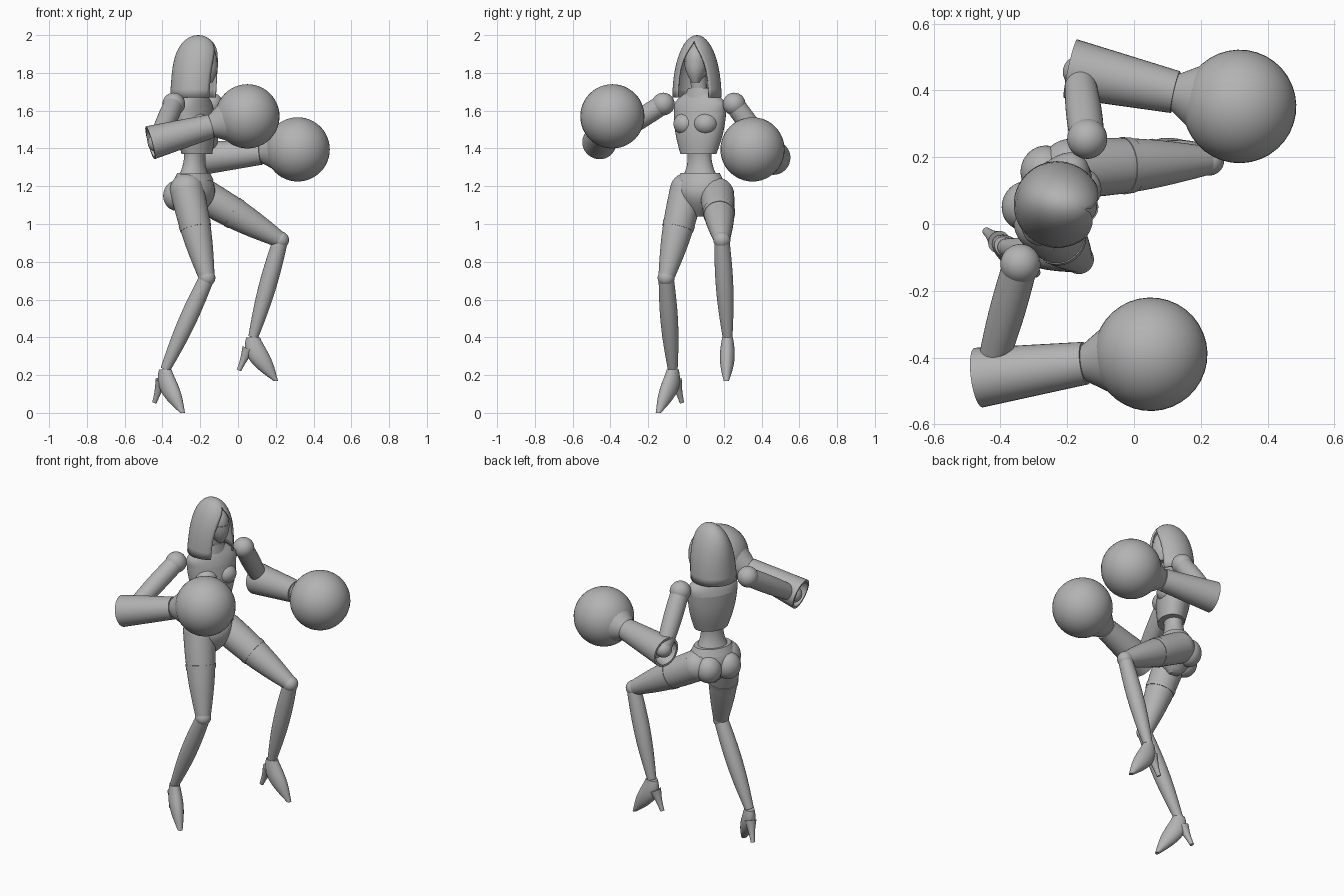
import bpy, bmesh, math
from mathutils import Vector, Matrix

default_cube = bpy.data.objects.get("Cube")
if default_cube:
    bpy.data.objects.remove(default_cube, do_unlink=True)

COLOUR = (0.45, 0.45, 0.45, 1)
grey = bpy.data.materials.new("plain grey")
grey.use_nodes = True
grey.diffuse_color = COLOUR
grey.node_tree.nodes["Principled BSDF"].inputs["Base Color"].default_value = COLOUR

BODY_YAW = -28
HEAD_YAW = -12
STEPS = 12
SIDES = 36


def turn(yaw):
    return Matrix.Rotation(math.radians(yaw), 3, 'Z')


def finish(name, bm):
    """Turn a bmesh into a named, smooth shaded object."""
    mesh = bpy.data.meshes.new(name)
    bm.to_mesh(mesh)
    bm.free()
    mesh.materials.append(grey)
    obj = bpy.data.objects.new(name, mesh)
    bpy.context.collection.objects.link(obj)
    bpy.ops.object.select_all(action='DESELECT')
    obj.select_set(True)
    bpy.context.view_layer.objects.active = obj
    bpy.ops.object.shade_smooth_by_angle(angle=math.radians(40))
    return obj


def skin(name, rings, closed=True):
    """Bridge rings of points with quads; closed rings also get end caps."""
    bm = bmesh.new()
    rows = [[bm.verts.new(point) for point in ring] for ring in rings]
    count = len(rows[0])
    for lower, upper in zip(rows, rows[1:]):
        for j in range(count if closed else count - 1):
            k = (j + 1) % count
            bm.faces.new((lower[j], lower[k], upper[k], upper[j]))
    if closed:
        bm.faces.new(reversed(rows[0]))
        bm.faces.new(rows[-1])
    else:
        bmesh.ops.remove_doubles(bm, verts=bm.verts, dist=0.0001)
    return finish(name, bm)


def oval(depth, width, gap=0.0):
    """Level oval around the origin, with an optional gap at the front."""
    span = math.tau - 2 * gap
    angles = [gap + span * j / SIDES for j in range(SIDES + (gap > 0))]
    return [Vector((depth * math.cos(a), width * math.sin(a), 0)) for a in angles]


def limb(name, start, end, start_radius, end_radius, bulge=0.0, hollow=False):
    """Round tapered limb, swollen in the middle, optionally open at the start."""
    start, end = Vector(start), Vector(end)
    rotation = (end - start).to_track_quat('Z', 'Y')
    profile = [(0.2, start_radius * 0.7), (0, start_radius * 0.85)] if hollow else []
    for i in range(STEPS + 1):
        t = i / STEPS
        radius = start_radius + (end_radius - start_radius) * t
        profile.append((t, radius + bulge * math.sin(math.pi * t)))
    skin(name, [[start.lerp(end, t) + rotation @ point for point in oval(radius, radius)]
                for t, radius in profile])


def barrel(name, low, high, low_size, high_size, bulge=(0, 0), yaw=BODY_YAW, lean=1):
    """Level ovals from low to high; sizes are (depth, width) radii."""
    low, high = Vector(low), Vector(high)
    low_size, high_size, bulge = Vector(low_size), Vector(high_size), Vector(bulge)
    rings = []
    for i in range(STEPS + 1):
        t = i / STEPS
        centre = high.lerp(low, (1 - t) ** lean)
        centre.z = low.z + (high.z - low.z) * t
        size = low_size.lerp(high_size, t) + bulge * math.sin(math.pi * t)
        rings.append([centre + turn(yaw) @ point for point in oval(*size)])
    skin(name, rings)


def ball(name, centre, size, yaw=BODY_YAW):
    matrix = (Matrix.Translation(centre) @ turn(yaw).to_4x4()
              @ Matrix.Diagonal(Vector(size).to_4d()))
    bm = bmesh.new()
    bmesh.ops.create_uvsphere(bm, u_segments=SIDES, v_segments=24, radius=1, matrix=matrix)
    finish(name, bm)


def sphere(name, centre, radius):
    ball(name, centre, (radius, radius, radius))


def body(height, forward=0.0, left=0.0):
    """Point in the turned body, measured from the spine."""
    return Vector((-0.235, 0.075, height)) + turn(BODY_YAW) @ Vector((forward, left, 0))


# Torso: jacket, shoulders, waist, pelvis and belt
CHEST = (0.09, 0.15)
barrel("jacket", body(1.37, 0.02), body(1.6), (0.075, 0.1), CHEST, (0.01, 0.01))
barrel("jacket_yoke", body(1.6), body(1.7), CHEST, (0.05, 0.07), (0.005, 0.03))
barrel("collar", body(1.65), body(1.72), (0.07, 0.1), (0.06, 0.065))
barrel("waist", body(1.24), body(1.42, 0.01), (0.08, 0.1), (0.06, 0.075), (-0.015, -0.02))
barrel("pelvis", body(1.04), body(1.26), (0.03, 0.02), (0.08, 0.11), (0.05, 0.06))
barrel("belt", body(1.23), body(1.27), (0.1, 0.13), (0.08, 0.11))
for side, sign in (("right", -1), ("left", 1)):
    ball(side + "_bust", body(1.53, 0.05, sign * 0.06), (0.065, 0.065, 0.06))
    ball(side + "_buttock", body(1.15, -0.07, sign * 0.06), (0.07, 0.075, 0.08))

# Neck, head and the mask over the lower face
skull = Vector((-0.2, 0.06, 1.86))
limb("neck", body(1.62), skull, 0.05, 0.045, -0.005)
ball("head", skull, (0.09, 0.066, 0.1), HEAD_YAW)
barrel("face_mask", skull + Vector((0.045, -0.01, -0.11)), skull, (0.02, 0.02),
       (0.094, 0.07), (0.01, 0.008), HEAD_YAW)

# Hood: pointed arch that closes over the face towards the top
rings = []
for i in range(STEPS + 1):
    u = math.sin(math.pi / 2 * i / STEPS)
    gap = 0.72 * max(0.0, 1 - (u / 0.9) ** 4) + 0.0001
    centre = Vector((-0.23 + 0.02 * u, 0.058, 1.67 + 0.33 * u))
    depth = 0.13 * math.sqrt(max(0, 1 - u ** 4))
    width = 0.13 * math.sqrt(max(0, 1 - u ** 2))
    rings.append([centre + turn(HEAD_YAW) @ point for point in oval(depth, width, gap)])
hood = skin("hood", rings, closed=False)
cloth = hood.modifiers.new("cloth thickness", 'SOLIDIFY')
cloth.thickness = 0.01

# Arms: shoulder, upper arm, elbow, open ended gauntlet, glove cuff and round fist
arms = {
    "right": ((-0.34, -0.12, 1.635), (-0.43, -0.44, 1.43), (-0.465, -0.46, 1.43), (0.05, -0.39, 1.57)),
    "left": ((-0.14, 0.255, 1.635), (-0.165, 0.455, 1.36), (-0.19, 0.465, 1.35), (0.316, 0.352, 1.395)),
}
for side, (shoulder, elbow, cuff, fist) in arms.items():
    wrist = Vector(cuff).lerp(fist, 0.62)
    sphere(side + "_shoulder", shoulder, 0.06)
    limb(side + "_upper_arm", shoulder, elbow, 0.052, 0.042, 0.006)
    sphere(side + "_elbow", elbow, 0.048)
    limb(side + "_gauntlet", cuff, wrist, 0.09, 0.064, hollow=True)
    limb(side + "_glove_cuff", wrist, Vector(cuff).lerp(fist, 0.78), 0.056, 0.11)
    sphere(side + "_fist", fist, 0.17)

# Legs: hip, thigh with a band, knee, calf and high heeled shoe
legs = {
    "right": ((-0.27, 0.005, 1.18), (-0.165, -0.105, 0.715), (-0.385, -0.07, 0.23), -40),
    "left": ((-0.19, 0.165, 1.155), (0.225, 0.19, 0.915), (0.08, 0.22, 0.4), -3),
}
for side, (hip, knee, ankle, yaw) in legs.items():
    hip, knee, ankle = Vector(hip), Vector(knee), Vector(ankle)
    sphere(side + "_hip", hip, 0.09)
    limb(side + "_thigh", hip, knee, 0.09, 0.042, 0.012)
    limb(side + "_thigh_band", hip.lerp(knee, 0.38), hip.lerp(knee, 0.44), 0.086, 0.083)
    sphere(side + "_knee", knee, 0.045)
    limb(side + "_calf", knee, ankle, 0.04, 0.026, 0.013)
    toe = ankle + turn(yaw) @ Vector((0.12, 0, -0.23))
    barrel(side + "_shoe", toe, ankle, (0.012, 0.014), (0.036, 0.028),
           (0.035, 0.018), yaw, lean=1.7)
    limb(side + "_heel", ankle + turn(yaw) @ Vector((-0.025, 0, -0.06)),
         ankle + turn(yaw) @ Vector((-0.075, 0, -0.175)), 0.034, 0.012, -0.004)
